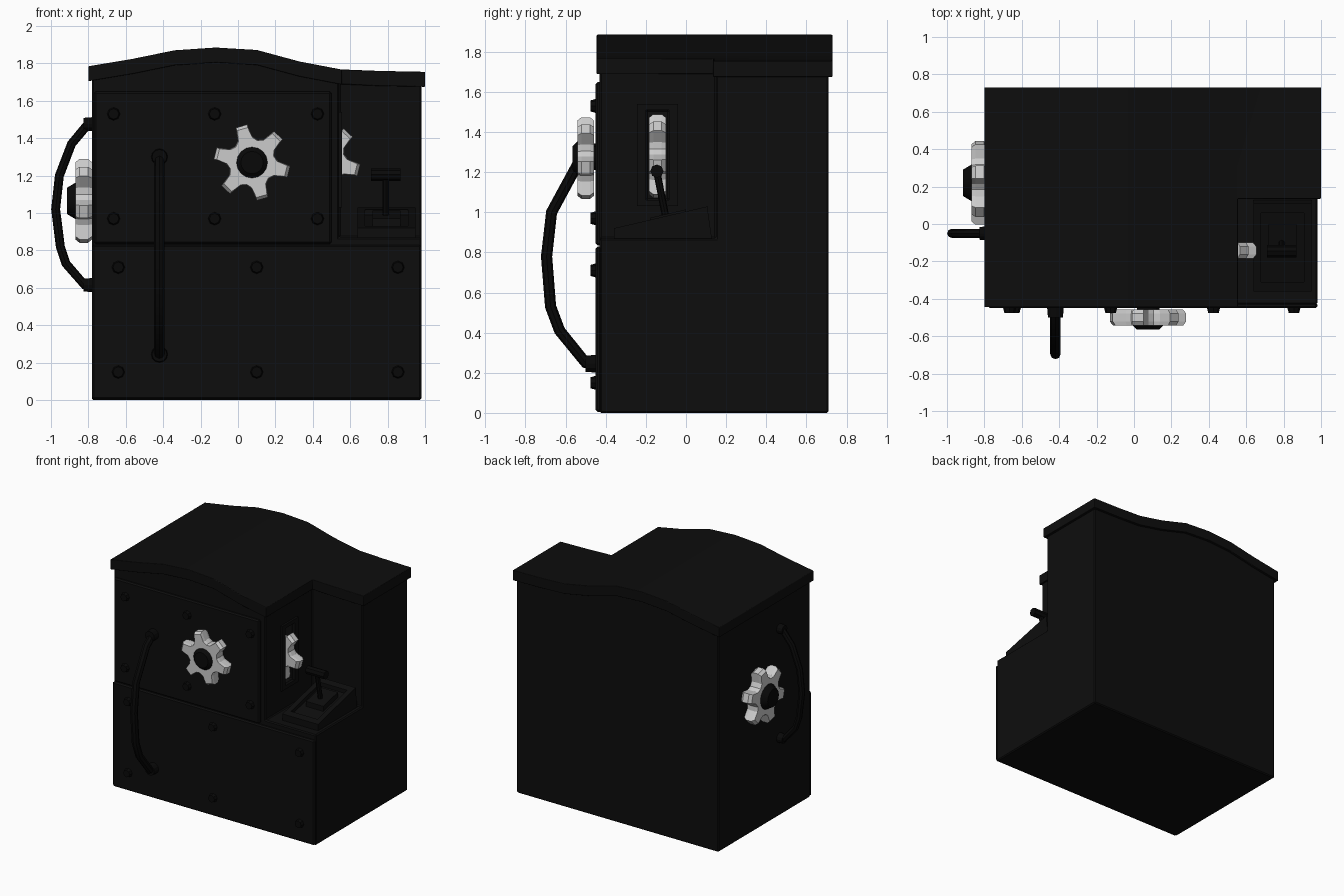
import bpy, bmesh
from math import radians, cos, sin, pi
from mathutils import Matrix, Vector

if "Cube" in bpy.data.objects:
    bpy.data.objects.remove(bpy.data.objects["Cube"])


def material(name, value):
    m = bpy.data.materials.new(name)
    m.use_nodes = True
    color = (value, value, value, 1)
    m.diffuse_color = color
    m.node_tree.nodes["Principled BSDF"].inputs["Base Color"].default_value = color
    return m


BLACK = material("black casing", 0.004)
DARK = material("dark fittings", 0.0025)
SILVER = material("silver grey", 0.6)


def finish(bm, name, mat, matrix=Matrix()):
    bmesh.ops.recalc_face_normals(bm, faces=bm.faces)
    bm.transform(matrix)
    mesh = bpy.data.meshes.new(name)
    bm.to_mesh(mesh)
    bm.free()
    obj = bpy.data.objects.new(name, mesh)
    obj.data.materials.append(mat)
    bpy.context.collection.objects.link(obj)
    return obj


def activate(obj):
    bpy.ops.object.select_all(action='DESELECT')
    obj.select_set(True)
    bpy.context.view_layer.objects.active = obj


def smooth(obj, angle=40):
    activate(obj)
    bpy.ops.object.shade_smooth_by_angle(angle=radians(angle))


def bevel(obj, width, segments=1):
    mod = obj.modifiers.new("bevel", 'BEVEL')
    mod.width, mod.segments = width, segments
    mod.limit_method, mod.angle_limit = 'ANGLE', radians(35)


def box(name, lo, hi, mat=BLACK, edge=0.0):
    bm = bmesh.new()
    lo, hi = Vector(lo), Vector(hi)
    size = Matrix.Diagonal((*(hi - lo), 1))
    bmesh.ops.create_cube(bm, size=1, matrix=Matrix.Translation((lo + hi) / 2) @ size)
    obj = finish(bm, name, mat)
    if edge:
        bevel(obj, edge)
    return obj


def prism(name, points, axis, start, end, mat=BLACK):
    """Extrude an outline along x (points are y, z) or y (points are x, z)."""
    bm = bmesh.new()
    place = (lambda a, b: (start, a, b)) if axis == 'x' else (lambda a, b: (a, start, b))
    face = bm.faces.new([bm.verts.new(place(a, b)) for a, b in points])
    ext = bmesh.ops.extrude_face_region(bm, geom=[face])["geom"]
    d = end - start
    bmesh.ops.translate(bm, vec=(d, 0, 0) if axis == 'x' else (0, d, 0),
                        verts=[v for v in ext if isinstance(v, bmesh.types.BMVert)])
    return finish(bm, name, mat)


def cut(obj, lo, hi):
    cutter = box("cutter", lo, hi)
    cutter.hide_render = True
    mod = obj.modifiers.new("cut", 'BOOLEAN')
    mod.operation, mod.solver, mod.object = 'DIFFERENCE', 'EXACT', cutter
    activate(obj)
    bpy.ops.object.modifier_apply(modifier=mod.name)
    bpy.data.objects.remove(cutter)


def disc(name, matrix, r1, r2, depth, sides, mat=DARK):
    """Tapered disc standing on local z = 0."""
    bm = bmesh.new()
    bmesh.ops.create_cone(bm, cap_ends=True, segments=sides, radius1=r1, radius2=r2, depth=depth,
                          matrix=Matrix.Translation((0, 0, depth / 2)))
    return finish(bm, name, mat, matrix)


def tube(name, points, radius, mat=DARK):
    curve = bpy.data.curves.new(name, 'CURVE')
    curve.dimensions = '3D'
    curve.bevel_depth, curve.bevel_resolution, curve.use_fill_caps = radius, 2, True
    line = curve.splines.new('POLY')
    line.points.add(len(points) - 1)
    for p, co in zip(line.points, points):
        p.co = (*co, 1)
    obj = bpy.data.objects.new(name, curve)
    curve.materials.append(mat)
    bpy.context.collection.objects.link(obj)
    activate(obj)
    bpy.ops.object.convert(target='MESH')
    smooth(bpy.context.object)


def gear(name, matrix, radius, half, offset):
    """Six-toothed wheel with chamfered rims, axis along local z."""
    bm = bmesh.new()
    outline = [(-17, 0.68), (-9, 1), (9, 1), (17, 0.68), (30, 0.61)]
    rings = []
    for z, shrink in ((-half, 0.92), (-half / 2, 1), (half / 2, 1), (half, 0.92)):
        ring = []
        for t in range(6):
            for deg, r in outline:
                a = radians(offset + 60 * t + deg)
                k = radius * r * (shrink if r == 1 else 1 - (1 - shrink) / 2)
                ring.append(bm.verts.new((k * cos(a), k * sin(a), z)))
        rings.append(ring)
    n = len(rings[0])
    for a, b in zip(rings, rings[1:]):
        for i in range(n):
            j = (i + 1) % n
            bm.faces.new((a[i], a[j], b[j], b[i]))
    bm.faces.new(rings[0])
    bm.faces.new(rings[-1])
    return finish(bm, name, SILVER, matrix)


FRONT = Matrix.Rotation(pi / 2, 4, 'X')
SIDE = Matrix.Rotation(-pi / 2, 4, 'Z') @ FRONT


def at(x, y, z, turn=FRONT):
    return Matrix.Translation((x, y, z)) @ turn


# Casing with a wavy top and a corner notch
wave = [(-0.8, 1.785), (-0.56, 1.825), (-0.34, 1.87), (-0.12, 1.885), (0.1, 1.872),
        (0.33, 1.81), (0.55, 1.768), (0.75, 1.76), (1.0, 1.755)]
top = [(max(-0.78, min(0.98, x)), z - 0.03) for x, z in wave]
casing = prism("casing", [(0.98, 0), (-0.78, 0)] + top, 'y', -0.43, 0.71)
cut(casing, (0.54, -1, 0.87), (2, 0.15, 3))
cut(casing, (0.2, -0.2, 1.06), (0.6, -0.085, 1.51))
bevel(casing, 0.008)

# Lid following the same wave
lid = prism("lid", wave + [(x, z - 0.08) for x, z in reversed(wave)], 'y', -0.445, 0.73)
cut(lid, (0.555, -1, 1), (2, 0.135, 3))
bevel(lid, 0.025, 3)
smooth(lid)

# Front panels and their bolts
box("lower_panel", (-0.78, -0.45, 0.005), (0.98, -0.42, 0.83), edge=0.01)
box("upper_panel", (-0.77, -0.45, 0.835), (0.5, -0.42, 1.65), edge=0.01)
bolts = [(x, z) for x in (-0.665, -0.125, 0.425) for z in (0.97, 1.53)]
bolts += [(x, z) for x in (-0.64, 0.1, 0.855) for z in (0.15, 0.71)]
for x, z in bolts:
    disc("panel_bolt", at(x, -0.445, z), 0.036, 0.028, 0.03, 8)

# Cog wheels with dark hubs
gear("front_cog", at(0.075, -0.5, 1.27), 0.205, 0.042, 46)
disc("front_cog_axle", at(0.075, -0.43, 1.27), 0.06, 0.06, 0.07, 16)
smooth(disc("front_cog_hub", at(0.075, -0.535, 1.27), 0.09, 0.06, 0.03, 16), 30)
gear("side_cog", at(-0.825, 0.22, 1.065, SIDE), 0.225, 0.045, 45)
smooth(disc("side_cog_hub", at(-0.865, 0.22, 1.065, SIDE), 0.1, 0.07, 0.05, 16), 30)
gear("slot_cog", at(0.445, -0.142, 1.28), 0.21, 0.042, 46)

# Raised frame around the slot
for y0, y1, z0, z1 in ((-0.245, -0.2, 1.03, 1.54), (-0.085, -0.04, 1.03, 1.54),
                       (-0.2, -0.085, 1.03, 1.06), (-0.2, -0.085, 1.51, 1.54)):
    box("slot_frame", (0.535, y0, z0), (0.555, y1, z1))

# Sloping console with raised rim and lever
prism("console", [(-0.36, 0.86), (-0.36, 0.89), (0.11, 1.0), (0.13, 0.86)], 'x', 0.64, 0.95)


def rim(name, x0, x1, y0, y1, rise):
    z = lambda y: 0.89 + (y + 0.36) * 0.234
    prism(name, [(y0, z(y0) - 0.02), (y0, z(y0) + rise), (y1, z(y1) + rise), (y1, z(y1) - 0.02)],
          'x', x0, x1)


for x0, x1 in ((0.64, 0.68), (0.91, 0.95)):
    rim("console_rim_side", x0, x1, -0.36, 0.11, 0.03)
for y0, y1 in ((-0.36, -0.31), (0.06, 0.11)):
    rim("console_rim_end", 0.68, 0.91, y0, y1, 0.03)
rim("lever_block", 0.72, 0.87, -0.18, 0.0, 0.04)
tube("lever_stem", [(0.79, -0.1, 0.97), (0.79, -0.145, 1.2)], 0.018)
tube("lever_grip", [(0.71, -0.145, 1.205), (0.87, -0.145, 1.205)], 0.033)

# Bowed grab handles with end collars
bow = [(-0.46, 1.3), (-0.54, 1.24), (-0.67, 1.0), (-0.695, 0.78), (-0.675, 0.53),
       (-0.63, 0.41), (-0.5, 0.25), (-0.46, 0.24)]
tube("front_handle", [(-0.42, y, z) for y, z in bow], 0.028)
bow = [(-0.79, 1.49), (-0.89, 1.37), (-0.955, 1.2), (-0.975, 1.02), (-0.95, 0.82),
       (-0.92, 0.73), (-0.82, 0.615), (-0.79, 0.61)]
tube("side_handle", [(x, -0.05, z) for x, z in bow], 0.024)
for z in (0.245, 1.3):
    disc("front_handle_collar", at(-0.42, -0.44, z), 0.045, 0.04, 0.06, 12)
for z in (0.615, 1.475):
    disc("side_handle_collar", at(-0.775, -0.05, z, SIDE), 0.038, 0.034, 0.05, 12)
